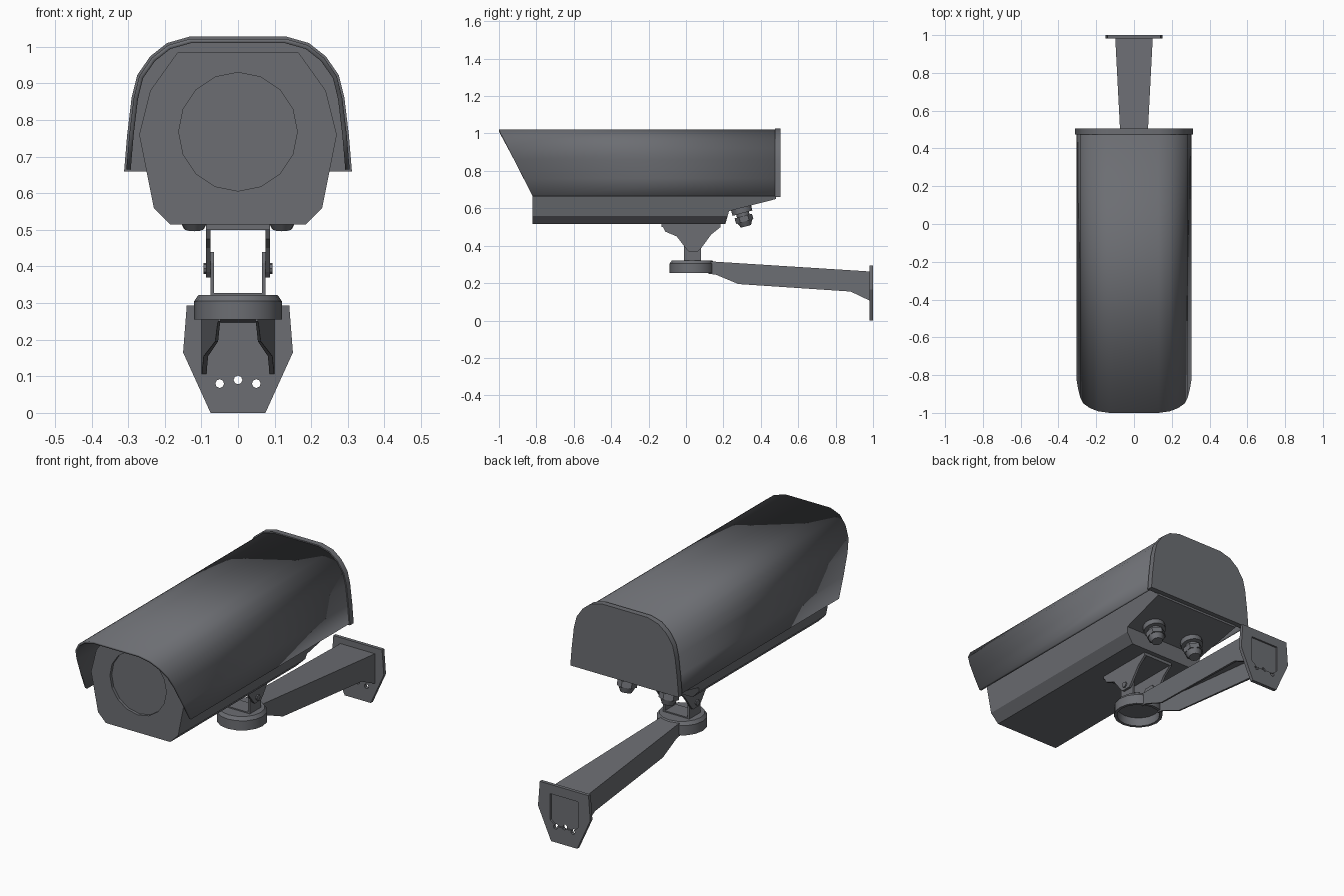
import bpy, bmesh, math
from mathutils import Vector

cube = bpy.data.objects.get("Cube")
if cube:
    bpy.data.objects.remove(cube, do_unlink=True)

grey = bpy.data.materials.new("slate grey")
grey.use_nodes = True
COLOUR = (0.15, 0.155, 0.17, 1)
grey.diffuse_color = COLOUR
grey.node_tree.nodes["Principled BSDF"].inputs["Base Color"].default_value = COLOUR


def finish(name, bm, smooth=None):
    bmesh.ops.recalc_face_normals(bm, faces=bm.faces)
    mesh = bpy.data.meshes.new(name)
    bm.to_mesh(mesh)
    bm.free()
    mesh.materials.append(grey)
    ob = bpy.data.objects.new(name, mesh)
    bpy.context.collection.objects.link(ob)
    if smooth:
        activate(ob)
        bpy.ops.object.shade_smooth_by_angle(angle=math.radians(smooth))
    return ob


def activate(ob):
    bpy.ops.object.select_all(action="DESELECT")
    ob.select_set(True)
    bpy.context.view_layer.objects.active = ob


def add_prism(bm, pts, axis, a, b):
    """Extrude a 2D outline along x (points are y,z) or y (points are x,z)."""
    def at(p, d):
        return (d, p[0], p[1]) if axis == "x" else (p[0], d, p[1])
    ends = [[bm.verts.new(at(p, d)) for p in pts] for d in (a, b)]
    for ring in ends:
        bm.faces.new(ring)
    for i in range(len(pts)):
        j = (i + 1) % len(pts)
        bm.faces.new((ends[0][i], ends[0][j], ends[1][j], ends[1][i]))


def prism(name, pts, axis, a, b, smooth=None):
    bm = bmesh.new()
    add_prism(bm, pts, axis, a, b)
    return finish(name, bm, smooth)


def cylinder(name, centre, axis, r1, r2, depth, sides, smooth=None):
    bm = bmesh.new()
    bmesh.ops.create_cone(bm, cap_ends=True, segments=sides, radius1=r1, radius2=r2, depth=depth)
    ob = finish(name, bm, smooth)
    ob.rotation_euler = Vector(axis).to_track_quat("Z", "Y").to_euler()
    ob.location = centre
    return ob


def cut(ob, cutter):
    bpy.context.view_layer.update()
    cutter.hide_render = True
    mod = ob.modifiers.new("cut", "BOOLEAN")
    mod.operation = "DIFFERENCE"
    mod.solver = "EXACT"
    mod.object = cutter
    activate(ob)
    bpy.ops.object.modifier_apply(modifier=mod.name)
    bpy.data.objects.remove(cutter, do_unlink=True)


def mirrored(half):
    return half + [(-x, z) for x, z in reversed(half)]


# Sunshield: open arch with a raked front edge
arch = mirrored([(0.305, 0.665), (0.297, 0.76), (0.285, 0.86), (0.27, 0.92),
                 (0.235, 0.97), (0.19, 1.005), (0.13, 1.022)])
bm = bmesh.new()
rows = [(bm.verts.new((x, -0.82 - 0.18 * (z - 0.665) / 0.357, z)),
         bm.verts.new((x, 0.49, z))) for x, z in arch]
for (a, b), (c, d) in zip(rows, rows[1:]):
    bm.faces.new((a, b, d, c))
shield = finish("sunshield", bm, 35)
solid = shield.modifiers.new("thickness", "SOLIDIFY")
solid.thickness = 0.012
solid.offset = -1
# Make the sheet grow inward
if shield.data.polygons[len(arch) // 2 - 1].normal.z < 0:
    shield.data.flip_normals()

# Rear end cap
cap_outline = [(x * 1.02, 0.66 + (z - 0.665) * 1.03) for x, z in arch]
prism("rear_cap", cap_outline, "y", 0.475, 0.505, 35)

# Housing with a sloped rear underside and a recessed round window
body = prism("housing", mirrored([(0.185, 0.515), (0.23, 0.56), (0.27, 0.76),
                                  (0.24, 0.88), (0.165, 0.985)]), "y", -0.82, 0.48)
cut(body, prism("slope_cutter", [(0.21, 0.4), (0.21, 0.515), (0.23, 0.585),
                                 (0.6, 0.68), (0.6, 0.4)], "x", -0.5, 0.5))
cut(body, cylinder("window_cutter", (0, -0.82, 0.768), (0, 1, 0), 0.162, 0.162, 0.03, 16))

# Cable glands under the slope
down = Vector((0, 0.26, -0.96)).normalized()
for side, x in (("left", 0.12), ("right", -0.12)):
    base = Vector((x, 0.295, 0.6))
    for part, dist, r1, r2, depth, sides in (
            ("collar", 0.012, 0.055, 0.055, 0.03, 16), ("neck", 0.035, 0.035, 0.035, 0.04, 12),
            ("nut", 0.058, 0.048, 0.048, 0.03, 6), ("tip", 0.085, 0.042, 0.028, 0.03, 12)):
        cylinder(f"gland_{part}_{side}", base + down * dist, down, r1, r2, depth, sides, 35)

# Tilt bracket: upper cheeks, lower cheeks and pivot bolts
upper = [(-0.13, 0.515), (-0.11, 0.475), (-0.05, 0.45), (0, 0.385), (0.015, 0.37),
         (0.065, 0.37), (0.08, 0.385), (0.135, 0.46), (0.185, 0.5), (0.185, 0.515)]
lower = [(-0.01, 0.315), (-0.01, 0.41), (0.01, 0.44), (0.06, 0.44), (0.08, 0.41), (0.08, 0.315)]
for side, s in (("left", 1), ("right", -1)):
    prism(f"upper_cheek_{side}", upper, "x", 0.075 * s, 0.087 * s)
    prism(f"lower_cheek_{side}", lower, "x", 0.065 * s, 0.075 * s)
    cylinder(f"pivot_bolt_{side}", (0.084 * s, 0.035, 0.395), (1, 0, 0), 0.015, 0.015, 0.02, 8)
prism("upper_bracket_plate", [(-0.13, 0.5), (-0.13, 0.517), (0.185, 0.517), (0.185, 0.5)],
      "x", -0.087, 0.087)
prism("lower_bracket_plate", [(-0.01, 0.312), (-0.01, 0.328), (0.08, 0.328), (0.08, 0.312)],
      "x", -0.075, 0.075)

# Round arm head, chamfered on top and hollow underneath
bm = bmesh.new()
rings = []
for r, z in ((0.105, 0.255), (0.12, 0.255), (0.12, 0.305), (0.108, 0.322)):
    rings.append([bm.verts.new((r * math.cos(i * math.tau / 16), 0.033 + r * math.sin(i * math.tau / 16), z))
                  for i in range(16)])
rings.insert(0, [bm.verts.new((v.co.x, v.co.y, 0.3)) for v in rings[0]])
for lo, hi in zip(rings, rings[1:]):
    for i in range(16):
        j = (i + 1) % 16
        bm.faces.new((lo[i], lo[j], hi[j], hi[i]))
bm.faces.new(rings[0])
bm.faces.new(rings[-1])
finish("arm_head", bm, 30)

# Arm: tapered channel, open below
side_wall = [(0.12, 0.315), (0.12, 0.25), (0.16, 0.245), (0.28, 0.195),
             (0.88, 0.155), (0.985, 0.105), (0.985, 0.26)]
roof = [(0.1, 0.318), (0.985, 0.262), (0.985, 0.247), (0.1, 0.303)]
bm = bmesh.new()
add_prism(bm, side_wall, "x", 0.87, 1)
add_prism(bm, side_wall, "x", -1, -0.87)
add_prism(bm, roof, "x", -1, 1)
for v in bm.verts:
    v.co.x *= 0.048 + 0.052 * v.co.y
finish("arm", bm)

# Wall plate with a rear pocket and screw holes
plate = prism("wall_plate", mirrored([(0.075, 0), (0.15, 0.165), (0.14, 0.293)]), "y", 0.982, 1.0)
cut(plate, prism("pocket_cutter", mirrored([(0.05, 0.085), (0.08, 0.11), (0.08, 0.245)]),
                 "y", 0.991, 1.05))
for x, z in ((-0.05, 0.08), (0, 0.09), (0.05, 0.08)):
    cut(plate, cylinder("screw_cutter", (x, 0.99, z), (0, 1, 0), 0.012, 0.012, 0.1, 8))
